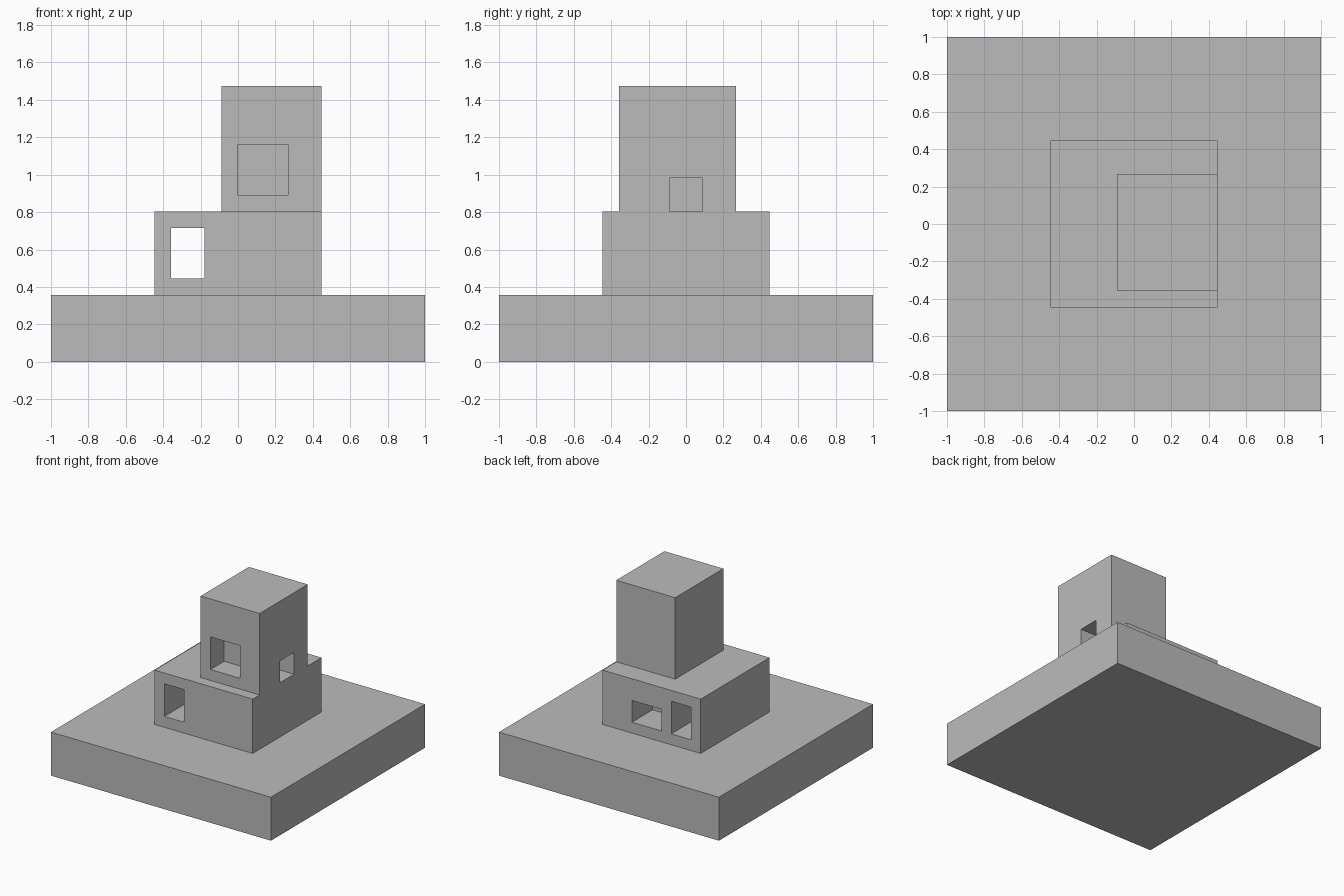
import bpy

cube = bpy.data.objects.get("Cube")
if cube:
    bpy.data.objects.remove(cube, do_unlink=True)

U = 2 / 22.4  # module that all parts are measured in

stone = bpy.data.materials.new("plain_grey")
stone.use_nodes = True
GREY = (0.5, 0.5, 0.5, 1)
stone.diffuse_color = GREY
stone.node_tree.nodes["Principled BSDF"].inputs["Base Color"].default_value = GREY


def box(name, x, y, z):
    """Box spanning the given (low, high) ranges in modules."""
    spans = (x, y, z)
    bpy.ops.mesh.primitive_cube_add(size=1)
    ob = bpy.context.object
    ob.name = name
    ob.location = [(a + b) / 2 * U for a, b in spans]
    ob.scale = [(b - a) * U for a, b in spans]
    bpy.ops.object.transform_apply(location=True, rotation=False, scale=True)
    ob.data.materials.append(stone)
    return ob


def cut(target, x, y, z):
    """Carve a box-shaped opening out of the target."""
    cutter = box("opening_cutter", x, y, z)
    cutter.hide_render = True
    mod = target.modifiers.new("opening", "BOOLEAN")
    mod.operation = "DIFFERENCE"
    mod.solver = "EXACT"
    mod.object = cutter
    bpy.context.view_layer.objects.active = target
    bpy.ops.object.modifier_apply(modifier=mod.name)
    bpy.data.objects.remove(cutter, do_unlink=True)


# Ground slab
box("base_slab", (-11.2, 11.2), (-11.2, 11.2), (0, 4))

# Lower storey with a passage right through and a recess at the back
lower = box("lower_block", (-5, 5), (-5, 5), (4, 9))
cut(lower, (-4, -2), (-6, 6), (5, 8))
cut(lower, (-1, 2), (2, 6), (5, 7))

# Upper tower with a front window recess and a side doorway recess
tower = box("upper_tower", (-1, 5), (-4, 3), (9, 16.5))
cut(tower, (0, 3), (-5, -2), (10, 13))
cut(tower, (3, 6), (-1, 1), (8, 11))
